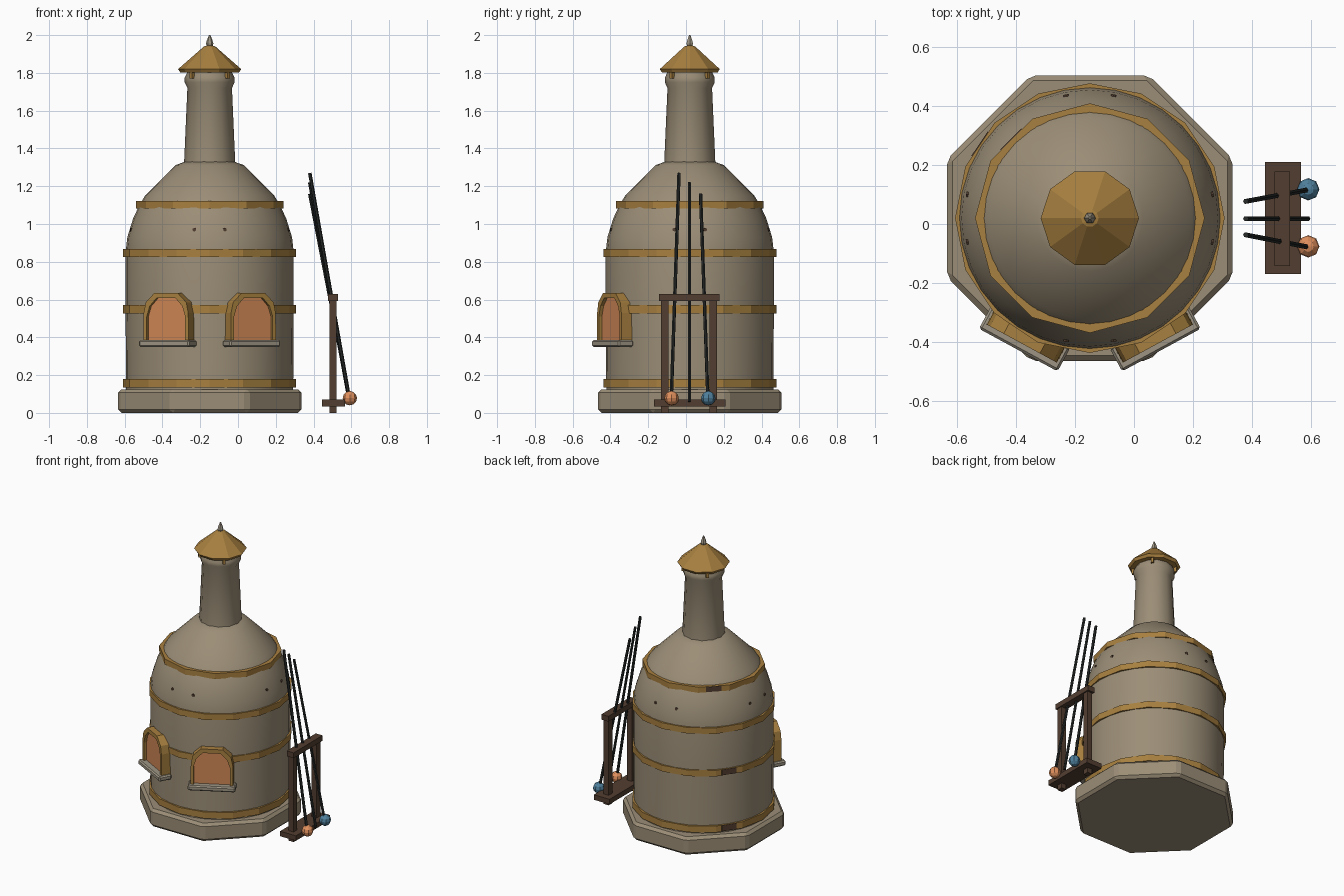
import bpy, bmesh, math
from mathutils import Vector, Matrix

if "Cube" in bpy.data.objects:
    bpy.data.objects.remove(bpy.data.objects["Cube"])

CX, CY = -0.15, 0.02      # kiln axis


def mat(name, c):
    m = bpy.data.materials.new(name)
    m.diffuse_color = (*c, 1)
    m.use_nodes = True
    m.node_tree.nodes["Principled BSDF"].inputs["Base Color"].default_value = m.diffuse_color
    return m


STONE = mat("clay_stone", (0.33, 0.27, 0.185))
SILL = mat("sill_stone", (0.34, 0.30, 0.23))
GOLD = mat("brass", (0.39, 0.215, 0.05))
GLOW = mat("orange_glow", (0.62, 0.24, 0.09))
WOOD = mat("dark_wood", (0.085, 0.048, 0.03))
IRON = mat("dark_iron", (0.02, 0.022, 0.022))
BLUE = mat("blue_glass", (0.08, 0.22, 0.34))
AMBER = mat("orange_glass", (0.75, 0.28, 0.11))


def finish(bm, name, m, smooth=None, bevel=0):
    bmesh.ops.recalc_face_normals(bm, faces=bm.faces)
    me = bpy.data.meshes.new(name)
    bm.to_mesh(me)
    bm.free()
    me.materials.append(m)
    o = bpy.data.objects.new(name, me)
    bpy.context.collection.objects.link(o)
    if bevel:
        b = o.modifiers.new("bevel", "BEVEL")
        b.width, b.segments = bevel, 1
    if smooth:
        bpy.ops.object.select_all(action='DESELECT')
        o.select_set(True)
        bpy.context.view_layer.objects.active = o
        bpy.ops.object.shade_smooth_by_angle(angle=math.radians(smooth))
    return o


def lathe(name, profile, n, m, turn=0.0, closed=False, smooth=None, bevel=0):
    """Turn (radius, z) points around the kiln axis."""
    bm = bmesh.new()
    rings = [[bm.verts.new((CX + r * math.cos(turn + i * math.tau / n),
                            CY + r * math.sin(turn + i * math.tau / n), z))
              for i in range(n)] for r, z in profile]
    pairs = list(zip(rings, rings[1:]))
    if closed:
        pairs.append((rings[-1], rings[0]))
    for a, b in pairs:
        for i in range(n):
            j = (i + 1) % n
            bm.faces.new((a[i], a[j], b[j], b[i]))
    if not closed:
        bm.faces.new(rings[0])
        bm.faces.new(rings[-1])
    return finish(bm, name, m, smooth, bevel)


def box(name, lo, hi, m, bevel=0, xf=None):
    bm = bmesh.new()
    lo, hi = Vector(lo), Vector(hi)
    size = hi - lo
    bmesh.ops.create_cube(bm, size=1, matrix=Matrix.Translation((lo + hi) / 2) @ Matrix.Diagonal((*size, 1)))
    if xf:
        bm.transform(xf)
    return finish(bm, name, m, bevel=bevel)


def rod(name, p, q, r, m, n=6):
    p, q = Vector(p), Vector(q)
    d = q - p
    bm = bmesh.new()
    bmesh.ops.create_cone(bm, cap_ends=True, segments=n, radius1=r, radius2=r, depth=d.length,
                          matrix=Matrix.Translation((p + q) / 2) @ d.to_track_quat('Z', 'Y').to_matrix().to_4x4())
    return finish(bm, name, m)


# Octagonal plinth
lathe("plinth", [(0.525, 0), (0.525, 0.125)], 8, STONE, math.pi / 8, bevel=0.018)

# Kiln body, dome and chimney
lathe("kiln_body", [(0.442, 0.12), (0.445, 0.5), (0.445, 0.85), (0.436, 0.93), (0.405, 1.03),
                    (0.372, 1.1), (0.342, 1.15), (0.18, 1.312), (0.13, 1.33)], 32, STONE, smooth=35)
lathe("chimney", [(0.136, 1.31), (0.118, 1.72), (0.132, 1.75), (0.132, 1.775), (0.11, 1.82)],
      12, STONE, smooth=35)

# Brass hoops, with a dark clasp face at the back left
for k, (r, z0, z1, n, clasp) in enumerate([(0.458, 0.135, 0.18, 16, True), (0.458, 0.527, 0.57, 16, True),
                                           (0.458, 0.825, 0.867, 16, False), (0.39, 1.083, 1.122, 12, True)]):
    hoop = lathe(f"hoop_{k}", [(r, z0), (r, z1), (r - 0.03, z1), (r - 0.03, z0)], n, GOLD, closed=True)
    if clasp:
        a = math.radians(135 if n == 12 else 146)
        box(f"hoop_clasp_{k}", (r * math.cos(math.pi / n) - 0.01, -0.05, z0 + 0.002),
            (r * math.cos(math.pi / n) + 0.003, 0.05, z1 - 0.002), WOOD,
            xf=Matrix.Translation((CX, CY, 0)) @ Matrix.Rotation(a, 4, 'Z'))

# Tiny vent plugs around the dome, in pairs
for k in range(4):
    for s in (-1, 1):
        a = k * math.pi / 2 + s * math.radians(11)
        d = Vector((math.cos(a), math.sin(a), 0))
        c = Vector((CX, CY, 0.97)) + d * 0.42
        rod("vent_plug", c, c + d * 0.008, 0.01, WOOD)

# Chimney cap, its brackets and finial
lathe("cap_roof", [(0.155, 1.802), (0.167, 1.82), (0.03, 1.94), (0.012, 1.945)], 10, GOLD)
for k in range(4):
    a = math.pi / 4 + k * math.pi / 2
    box("cap_bracket", (0.122, -0.009, 1.77), (0.142, 0.009, 1.815), GOLD,
        xf=Matrix.Translation((CX, CY, 0)) @ Matrix.Rotation(a, 4, 'Z'))
lathe("finial", [(0.012, 1.93), (0.02, 1.955), (0.014, 1.975), (0.004, 2.0)], 6, SILL)


# Two arched fire doors; local +x points outwards, y is sideways
def arch(half):
    return half + [(-y, z) for y, z in reversed(half)]


OUTER = arch([(0.136, 0.375), (0.134, 0.53), (0.122, 0.585), (0.07, 0.635)])
INNER = arch([(0.116, 0.375), (0.116, 0.51), (0.098, 0.565), (0.058, 0.607)])


def door(tag, ang):
    xf = Matrix.Translation((CX, CY, 0)) @ Matrix.Rotation(math.radians(ang), 4, 'Z')
    bm = bmesh.new()
    loops = [[bm.verts.new((x, y, z)) for y, z in pts]
             for x, pts in ((0.40, OUTER), (0.485, OUTER), (0.485, INNER), (0.40, INNER))]
    n = len(OUTER)
    for a, b in zip(loops, loops[1:] + loops[:1]):
        for i in range(n):
            j = (i + 1) % n
            bm.faces.new((a[i], a[j], b[j], b[i]))
    bm.transform(xf)
    finish(bm, "door_frame_" + tag, GOLD)
    bm = bmesh.new()
    f = bm.faces.new([bm.verts.new((0.42, y, z)) for y, z in INNER])
    g = bmesh.ops.extrude_face_region(bm, geom=[f])
    bmesh.ops.translate(bm, vec=(0.046, 0, 0), verts=[v for v in g["geom"] if isinstance(v, bmesh.types.BMVert)])
    bm.transform(xf)
    finish(bm, "door_glow_" + tag, GLOW)
    box("door_sill_" + tag, (0.42, -0.152, 0.35), (0.51, 0.152, 0.385), SILL, 0.008, xf)


door("left", -90 - 28.5)
door("right", -90 + 28.5)

# Tool rack
box("rack_plank", (0.445, -0.17, 0.035), (0.567, 0.21, 0.07), WOOD)
box("rack_crossbar", (0.477, -0.142, 0.593), (0.53, 0.178, 0.63), WOOD)
for y in (-0.112, 0.144):
    box("rack_post", (0.484, y - 0.02, 0), (0.522, y + 0.02, 0.6), WOOD)

# Leaning blowpipes, two with a gather of glass
for k, (y0, y1, z0, z1) in enumerate([(-0.078, -0.037, 0.075, 1.27), (0.018, 0.018, 0.06, 1.22),
                                      (0.116, 0.077, 0.075, 1.16)]):
    rod(f"blowpipe_{k}", (0.59, y0, z0), (0.38, y1, z1), 0.0095, IRON)
for name, y, m in (("glass_gather_orange", -0.076, AMBER), ("glass_gather_blue", 0.118, BLUE)):
    bm = bmesh.new()
    bmesh.ops.create_uvsphere(bm, u_segments=8, v_segments=6, radius=0.038,
                              matrix=Matrix.Translation((0.592, y, 0.078)))
    finish(bm, name, m)
